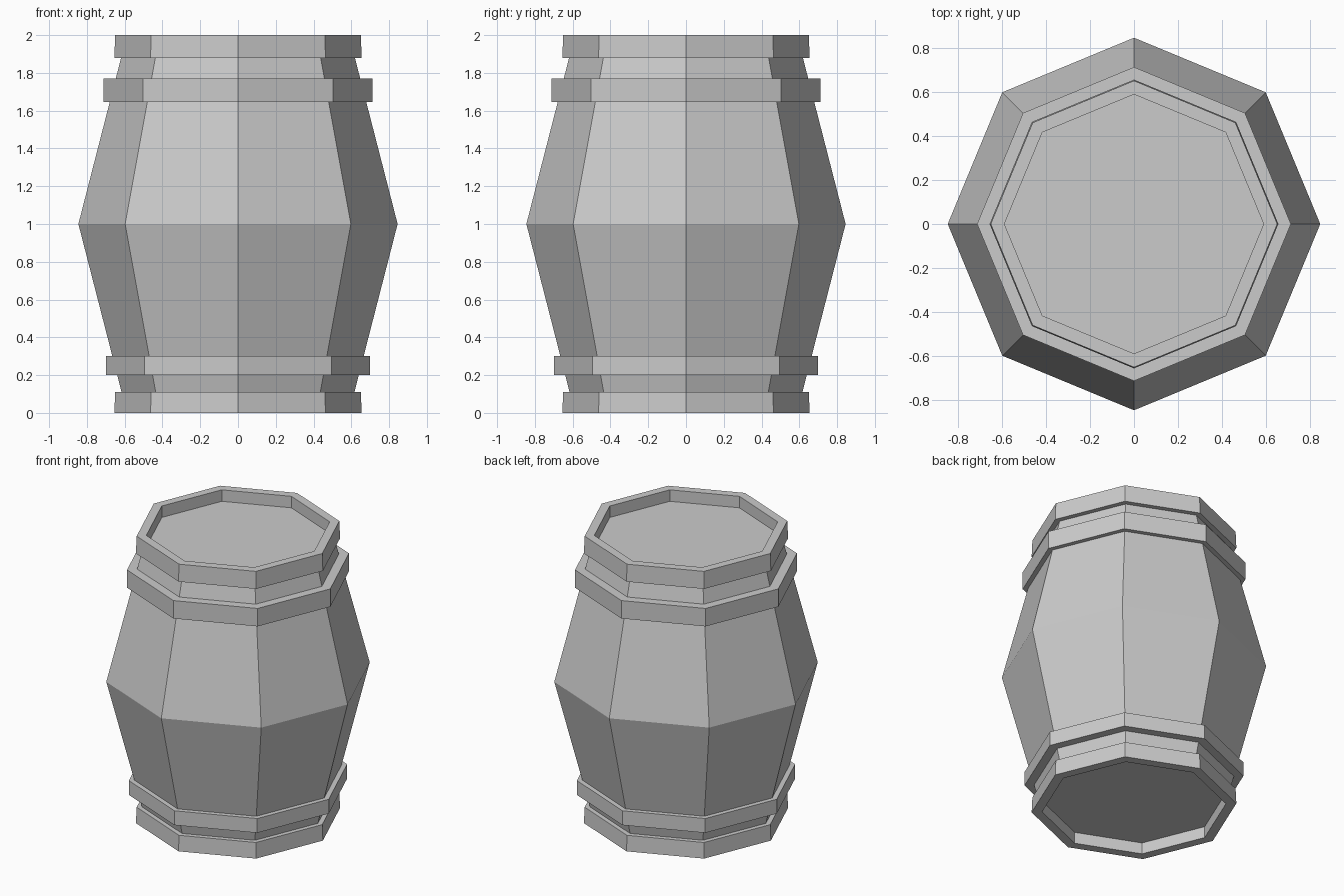
import bpy, bmesh, math

if "Cube" in bpy.data.objects:
    bpy.data.objects.remove(bpy.data.objects["Cube"])

SIDES = 8


def body_radius(z):
    """Outer radius of the staves at height z."""
    return 0.845 - 0.257 * abs(z - 1.0)


def lathe(name, profile, closed=False):
    """Sweep an (r, z) profile around z with flat octagonal sides."""
    bm = bmesh.new()
    rings = []
    for r, z in profile:
        rings.append([bm.verts.new((r * math.cos(2 * math.pi * i / SIDES),
                                    r * math.sin(2 * math.pi * i / SIDES), z))
                      for i in range(SIDES)])
    pairs = list(zip(rings, rings[1:]))
    if closed:
        pairs.append((rings[-1], rings[0]))
    for a, b in pairs:
        for i in range(SIDES):
            j = (i + 1) % SIDES
            bm.faces.new((a[i], a[j], b[j], b[i]))
    if not closed:
        bm.faces.new(rings[0][::-1])
        bm.faces.new(rings[-1])
    bmesh.ops.recalc_face_normals(bm, faces=bm.faces)
    mesh = bpy.data.meshes.new(name)
    bm.to_mesh(mesh)
    bm.free()
    obj = bpy.data.objects.new(name, mesh)
    bpy.context.collection.objects.link(obj)
    return obj


# Staves with recessed lid and base
end = body_radius(0)
lathe("barrel_body", [(end, 0.08), (end, 0.0), (0.845, 1.0),
                      (end, 2.0), (end, 1.92)])

# Hoops: name, bottom z, top z, bottom radius, top radius
hoops = [
    ("bottom_rim_hoop", 0.0, 0.11, 0.655, 0.65),
    ("lower_hoop", 0.20, 0.30, 0.70, 0.70),
    ("upper_hoop", 1.645, 1.77, 0.712, 0.712),
    ("top_rim_hoop", 1.88, 2.0, 0.655, 0.65),
]
for name, z0, z1, r0, r1 in hoops:
    lathe(name, [(r0, z0), (r1, z1), (body_radius(z1), z1),
                 (body_radius(z0), z0)], closed=True)
